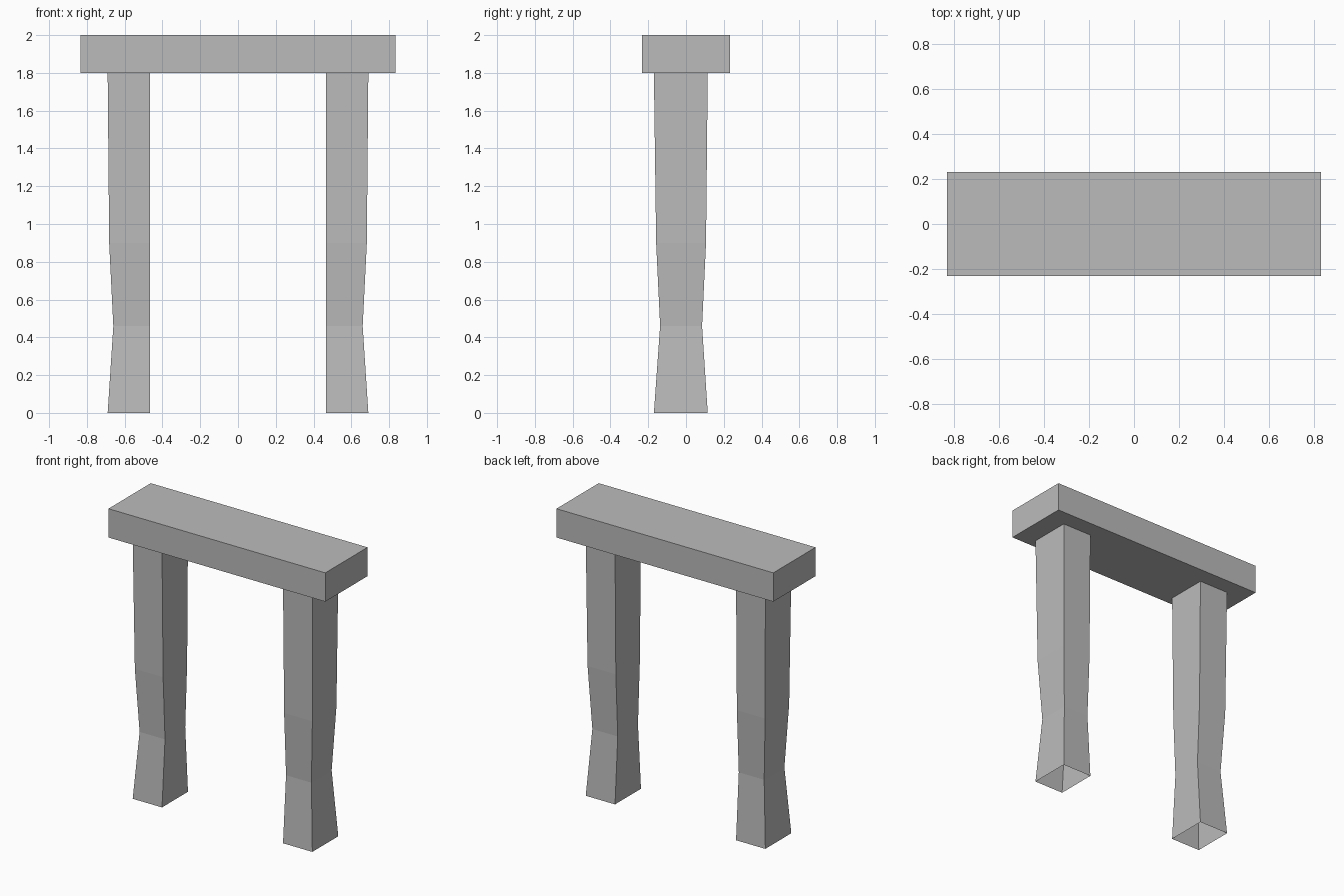
import bpy
import bmesh

cube = bpy.data.objects.get("Cube")
if cube:
    bpy.data.objects.remove(cube, do_unlink=True)

# Single stone grey
grey = bpy.data.materials.new("stone_grey")
grey.use_nodes = True
colour = (0.5, 0.5, 0.5, 1)
grey.diffuse_color = colour
grey.node_tree.nodes["Principled BSDF"].inputs["Base Color"].default_value = colour


def finish(name, bm):
    bmesh.ops.recalc_face_normals(bm, faces=bm.faces)
    mesh = bpy.data.meshes.new(name)
    bm.to_mesh(mesh)
    bm.free()
    mesh.materials.append(grey)
    obj = bpy.data.objects.new(name, mesh)
    bpy.context.collection.objects.link(obj)
    return obj


# Leg: open square tube with a straight inner side and a pinched waist
INNER = 0.465
# height, outer x, front y, back y
SECTIONS = [
    (0.0, 0.69, -0.17, 0.115),
    (0.46, 0.66, -0.137, 0.085),
    (0.9, 0.682, -0.158, 0.106),
    (1.8, 0.69, -0.17, 0.115),
]


def leg(name, side):
    bm = bmesh.new()
    rings = []
    for z, outer, front, back in SECTIONS:
        corners = [(INNER, front), (outer, front), (outer, back), (INNER, back)]
        rings.append([bm.verts.new((side * x, y, z)) for x, y in corners])
    for low, high in zip(rings, rings[1:]):
        for i in range(4):
            j = (i + 1) % 4
            bm.faces.new((low[i], low[j], high[j], high[i]))
    obj = finish(name, bm)
    # Make sure the tube's normals point outward
    face = obj.data.polygons[0]
    if face.normal.y > 0:
        obj.data.flip_normals()
    return obj


leg("left_leg", 1)
leg("right_leg", -1)

# Lintel slab across the legs
bm = bmesh.new()
bmesh.ops.create_cube(bm, size=1)
bmesh.ops.scale(bm, vec=(1.666, 0.464, 0.2), verts=bm.verts)
bmesh.ops.translate(bm, vec=(0, 0, 1.9), verts=bm.verts)
finish("lintel", bm)
